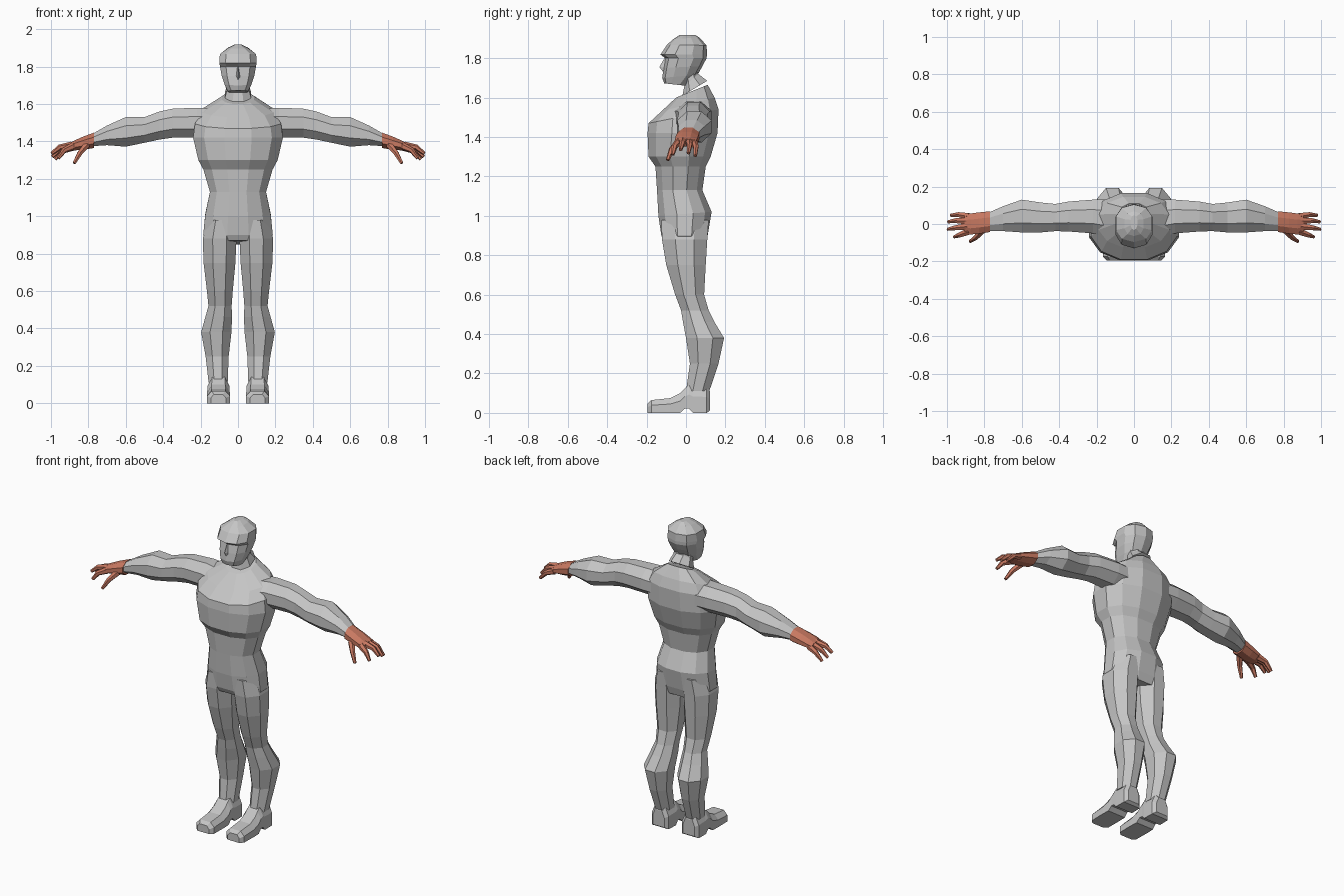
import bpy, bmesh, math
from mathutils import Vector


def material(name, rgb):
    m = bpy.data.materials.new(name)
    m.diffuse_color = (*rgb, 1)
    return m


GREY = material("body grey", (0.56, 0.56, 0.56))
RED = material("hand red", (0.58, 0.19, 0.12))


def unit_ring(n, p=1.0):
    """Rounded n-gon filling the -1..1 square, flat side on each axis; p < 1 is boxier."""
    pts = []
    for i in range(n):
        a = 2 * math.pi * (i + 0.5) / n
        c, s = math.cos(a), math.sin(a)
        pts.append((math.copysign(abs(c) ** p, c), math.copysign(abs(s) ** p, s)))
    m = max(abs(u) for u, v in pts)
    return [(u / m, v / m) for u, v in pts]


def loft(name, rings, mat, mirror=False):
    """Skin a list of equal-length point rings and close both ends."""
    bm = bmesh.new()
    rows = [[bm.verts.new(p) for p in r] for r in rings]
    n = len(rows[0])
    for a, b in zip(rows, rows[1:]):
        for i in range(n):
            j = (i + 1) % n
            bm.faces.new((a[i], a[j], b[j], b[i]))
    bm.faces.new(rows[0])
    bm.faces.new(rows[-1])
    bmesh.ops.recalc_face_normals(bm, faces=bm.faces)
    me = bpy.data.meshes.new(name)
    bm.to_mesh(me)
    bm.free()
    me.materials.append(mat)
    ob = bpy.data.objects.new(name, me)
    bpy.context.collection.objects.link(ob)
    if mirror:
        ob.modifiers.new("mirror", 'MIRROR').use_mirror_merge = False
    return ob


def mix(lo, hi, u):
    return lo + (hi - lo) * (u + 1) / 2


def ring_z(zf, zb, x0, x1, yf, yb, shape):
    return [(mix(x0, x1, u), mix(yf, yb, v), mix(zf, zb, v)) for u, v in shape]


def ring_x(x, top, bottom, yf, yb, shape):
    return [(x, mix(yf, yb, u), mix(bottom, top, v)) for u, v in shape]


def ring_y(y, top, bottom, x0, x1, shape):
    return [(mix(x0, x1, u), y, mix(bottom, top, v)) for u, v in shape]


def tube(name, path, radii, mat):
    """Six-sided tapered tube along a short path."""
    pts = [Vector(p) for p in path]
    rings = []
    for i, (p, r) in enumerate(zip(pts, radii)):
        d = (pts[min(i + 1, len(pts) - 1)] - pts[max(i - 1, 0)]).normalized()
        s = d.cross(Vector((0, 0, 1))).normalized()
        t = s.cross(d)
        rings.append([p + s * r * u + t * r * v for u, v in unit_ring(6)])
    loft(name, rings, mat, True)


# torso: front z, back z, half width, front y, back y
body = unit_ring(12, 0.9)
torso = [(0.87, 0.85, 0.165, -0.11, 0.095),
         (0.90, 0.90, 0.186, -0.125, 0.11),
         (1.00, 1.02, 0.175, -0.14, 0.13),
         (1.13, 1.13, 0.15, -0.147, 0.083),
         (1.25, 1.25, 0.185, -0.155, 0.10),
         (1.30, 1.30, 0.212, -0.19, 0.125),
         (1.42, 1.42, 0.24, -0.195, 0.16),
         (1.47, 1.54, 0.23, -0.19, 0.165),
         (1.53, 1.60, 0.19, -0.125, 0.145),
         (1.60, 1.665, 0.085, -0.05, 0.11)]
loft("torso", [ring_z(a, b, -w, w, f, k, body) for a, b, w, f, k in torso], GREY)

# neck, with the slim gap above the collar at the back
neck = [(1.61, 1.685, 0.07, -0.018, 0.108),
        (1.66, 1.72, 0.058, -0.008, 0.062),
        (1.70, 1.76, 0.054, -0.01, 0.05)]
loft("neck", [ring_z(a, b, -w, w, f, k, unit_ring(8)) for a, b, w, f, k in neck], GREY)

# head: jaw, cheeks, eye recess, brow, crown
head = [(1.672, 1.66, 0.055, -0.108, 0.0),
        (1.70, 1.715, 0.072, -0.117, 0.055),
        (1.75, 1.76, 0.088, -0.11, 0.08),
        (1.80, 1.80, 0.096, -0.10, 0.10),
        (1.818, 1.82, 0.10, -0.125, 0.102),
        (1.868, 1.865, 0.097, -0.092, 0.10),
        (1.897, 1.905, 0.052, -0.062, 0.065),
        (1.918, 1.918, 0.018, -0.03, 0.045)]
loft("head", [ring_z(a, b, -w, w, f, k, unit_ring(10, 0.85)) for a, b, w, f, k in head], GREY)

# nose wedge
tri = [(-1, 1), (1, 1), (0, -1)]
loft("nose", [ring_z(1.732, 1.732, -0.02, 0.02, -0.118, -0.09, tri),
              ring_z(1.755, 1.75, -0.018, 0.018, -0.135, -0.09, tri),
              ring_z(1.803, 1.803, -0.008, 0.008, -0.108, -0.09, tri)], GREY)

# legs: z, inner x, outer x, front y, back y
limb = unit_ring(8)
leg = [(0.98, 0.02, 0.16, -0.125, 0.115),
       (0.88, 0.008, 0.188, -0.122, 0.108),
       (0.75, 0.014, 0.184, -0.10, 0.10),
       (0.60, 0.028, 0.166, -0.055, 0.092),
       (0.52, 0.034, 0.158, -0.025, 0.115),
       (0.46, 0.032, 0.175, -0.015, 0.145),
       (0.38, 0.035, 0.197, 0.0, 0.193),
       (0.25, 0.05, 0.173, 0.02, 0.165),
       (0.11, 0.055, 0.157, 0.0, 0.118)]
loft("leg", [ring_z(z, z, a, b, f, k, limb) for z, a, b, f, k in leg], GREY, True)

# shoes: y, top z, bottom z, inner x, outer x
sole = [(-1, -1), (1, -1), (1, 0.2), (0.6, 1), (-0.6, 1), (-1, 0.2)]
shoe = [(-0.195, 0.048, 0.0, 0.065, 0.145),
        (-0.175, 0.065, 0.0, 0.043, 0.165),
        (-0.08, 0.075, 0.0, 0.042, 0.167),
        (-0.03, 0.10, 0.0, 0.044, 0.165),
        (-0.005, 0.125, 0.022, 0.046, 0.163),
        (0.015, 0.14, 0.022, 0.046, 0.163),
        (0.035, 0.14, 0.0, 0.045, 0.163),
        (0.105, 0.135, 0.0, 0.047, 0.162),
        (0.122, 0.11, 0.012, 0.065, 0.145)]
loft("shoe", [ring_y(*r, sole) for r in shoe], GREY, True)

# arms: x, top z, bottom z, front y, back y
arm = [(0.14, 1.575, 1.42, -0.07, 0.13),
       (0.22, 1.58, 1.42, -0.05, 0.13),
       (0.35, 1.575, 1.42, -0.04, 0.12),
       (0.42, 1.56, 1.41, -0.038, 0.107),
       (0.50, 1.53, 1.393, -0.045, 0.115),
       (0.60, 1.53, 1.372, -0.045, 0.13),
       (0.70, 1.485, 1.38, -0.038, 0.095),
       (0.775, 1.442, 1.375, -0.036, 0.062)]
loft("arm", [ring_x(*r, limb) for r in arm], GREY, True)

# palm
palm = [(0.77, 1.447, 1.365, -0.043, 0.068),
        (0.83, 1.425, 1.355, -0.052, 0.062),
        (0.875, 1.405, 1.352, -0.056, 0.056),
        (0.905, 1.39, 1.355, -0.045, 0.05)]
loft("palm", [ring_x(*r, limb) for r in palm], RED, True)

# fingers and thumb, slightly curled down
fingers = {
    "little_finger": [(0.885, 0.04, 1.37), (0.935, 0.05, 1.35), (0.978, 0.047, 1.305)],
    "ring_finger": [(0.89, 0.015, 1.375), (0.95, 0.018, 1.36), (0.993, 0.012, 1.318)],
    "middle_finger": [(0.89, -0.013, 1.378), (0.955, -0.02, 1.368), (0.996, -0.028, 1.335)],
    "index_finger": [(0.88, -0.038, 1.375), (0.93, -0.058, 1.352), (0.96, -0.068, 1.31)],
    "thumb": [(0.81, -0.033, 1.38), (0.845, -0.072, 1.338), (0.876, -0.093, 1.283)],
}
for name, path in fingers.items():
    tube(name, path, (0.018, 0.013, 0.008), RED)
